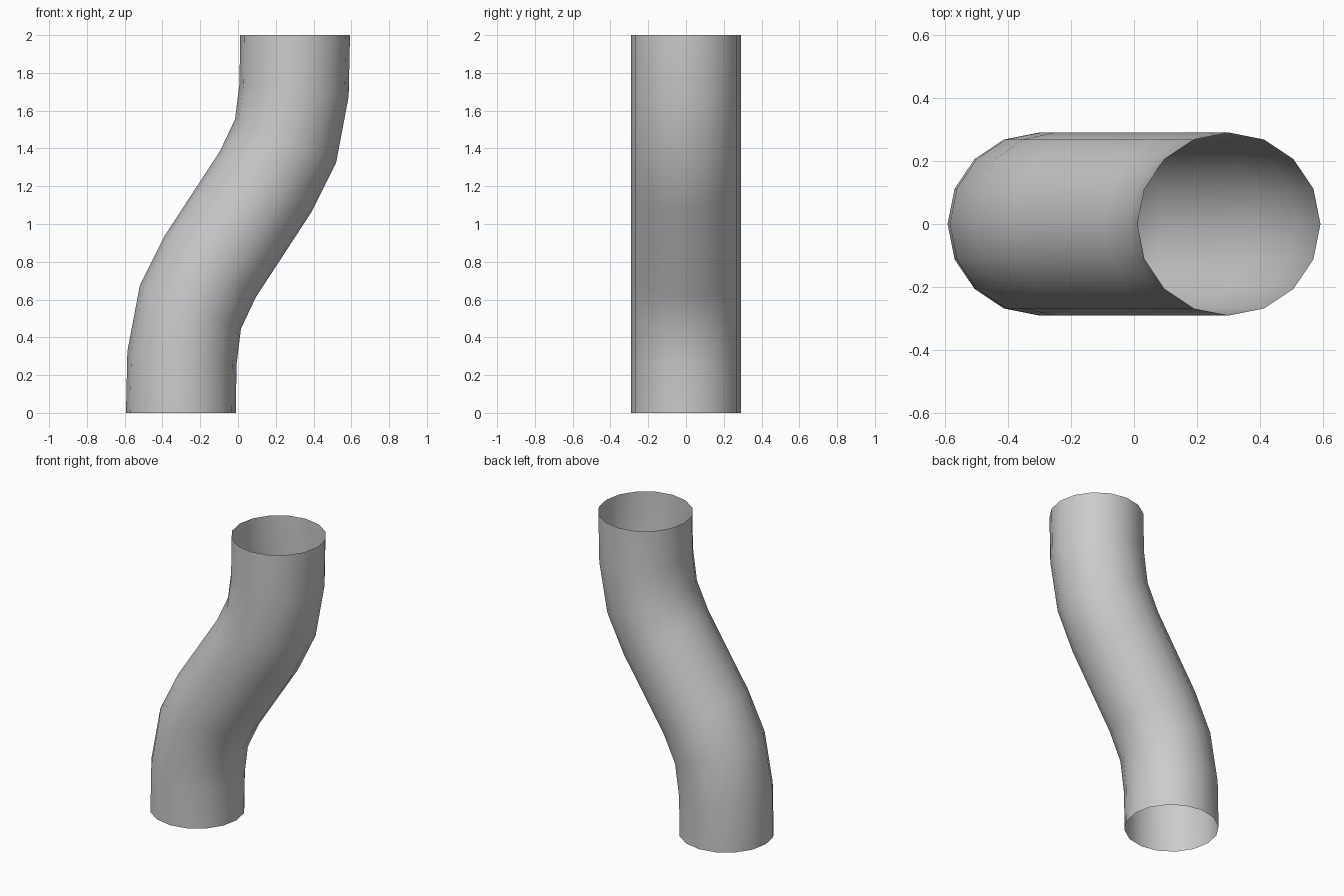
import bpy, bmesh
from math import cos, sin, pi, radians

if "Cube" in bpy.data.objects:
    bpy.data.objects.remove(bpy.data.objects["Cube"])

RADIUS, SIDES = 0.291, 16

# Lower half of the S-shaped centre line: x, z, tilt in degrees
lower = [(-0.302, 0.0, 0), (-0.297, 0.29, 7), (-0.252, 0.56, 23), (-0.147, 0.775, 34)]
# The upper half is the lower half turned about (0, 1)
path = lower + [(-x, 2 - z, t) for x, z, t in reversed(lower)]

bm = bmesh.new()

# Round cross-sections square to the centre line
rings = []
for x, z, tilt in path:
    t = radians(tilt)
    ring = []
    for i in range(SIDES):
        a = 2 * pi * i / SIDES
        u, v = RADIUS * cos(a), RADIUS * sin(a)
        ring.append(bm.verts.new((x + u * cos(t), v, z - u * sin(t))))
    rings.append(ring)

# Pipe wall, open at both ends
for a, b in zip(rings, rings[1:]):
    for i in range(SIDES):
        j = (i + 1) % SIDES
        bm.faces.new((a[i], a[j], b[j], b[i])).smooth = True

mesh = bpy.data.meshes.new("offset_pipe")
bm.to_mesh(mesh)
bm.free()
pipe = bpy.data.objects.new("offset_pipe", mesh)
bpy.context.collection.objects.link(pipe)
